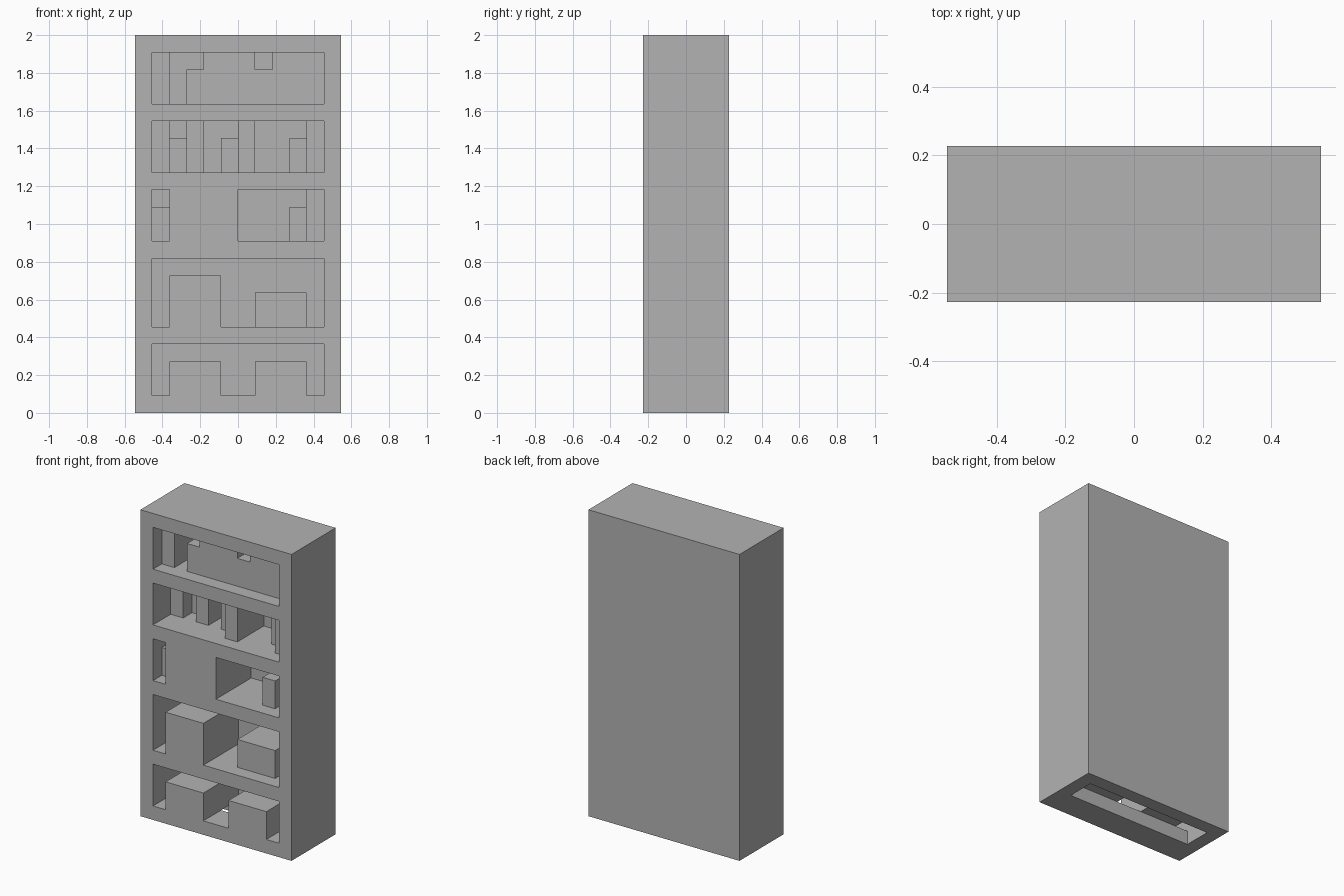
import bpy
import bmesh

U = 2 / 22          # one grid unit: the case is 12 wide, 5 deep, 22 high
DEPTH, BACK = 5, 4  # case depth and inner face of the back panel, from the front

if "Cube" in bpy.data.objects:
    bpy.data.objects.remove(bpy.data.objects["Cube"], do_unlink=True)

grey = bpy.data.materials.new("plain grey")
grey.use_nodes = True
colour = (0.45, 0.45, 0.45, 1)
grey.diffuse_color = colour
grey.node_tree.nodes["Principled BSDF"].inputs["Base Color"].default_value = colour


def prism(name, outline, near, far):
    """Extrude an (x, z) outline from depth near to depth far, in grid units."""
    bm = bmesh.new()
    place = lambda x, z, d: bm.verts.new((x * U, (d - DEPTH / 2) * U, z * U))
    face = bm.faces.new([place(x, z, near) for x, z in outline])
    grown = bmesh.ops.extrude_face_region(bm, geom=[face])["geom"]
    verts = [g for g in grown if isinstance(g, bmesh.types.BMVert)]
    bmesh.ops.translate(bm, verts=verts, vec=(0, (far - near) * U, 0))
    bmesh.ops.recalc_face_normals(bm, faces=bm.faces)
    mesh = bpy.data.meshes.new(name)
    bm.to_mesh(mesh)
    bm.free()
    mesh.materials.append(grey)
    obj = bpy.data.objects.new(name, mesh)
    bpy.context.scene.collection.objects.link(obj)
    return obj


def rect(x0, x1, z0, z1):
    return [(x0, z0), (x1, z0), (x1, z1), (x0, z1)]


def over_boxes(z0, z1, boxes):
    """Compartment outline that steps over flush boxes given as (x0, x1, top)."""
    points = [(-5, z1), (-5, z0)]
    for x0, x1, top in boxes:
        points += [(x0, z0), (x0, top), (x1, top), (x1, z0)]
    return points + [(5, z0), (5, z1)]


# Case with its compartments cut from the front and a slot through the base
case = prism("bookcase", rect(-6, 6, 0, 22), 0, DEPTH)
compartments = [
    over_boxes(1, 4, [(-4, -1, 3), (1, 4, 3)]),
    over_boxes(5, 9, [(-4, -1, 8)]),
    rect(-5, -4, 10, 13),
    rect(0, 5, 10, 13),
    rect(-5, 5, 14, 17),
    rect(-5, 5, 18, 21),
]
cutters = [prism("compartment_cutter", c, -1, BACK) for c in compartments]
cutters.append(prism("base_slot_cutter", rect(-5, 5, -1, 1), 2, BACK))

for cutter in cutters:
    cutter.hide_render = True
    cut = case.modifiers.new("cut", "BOOLEAN")
    cut.operation = "DIFFERENCE"
    cut.solver = "EXACT"
    cut.object = cutter
bpy.context.view_layer.update()
evaluated = case.evaluated_get(bpy.context.evaluated_depsgraph_get())
cut_mesh = bpy.data.meshes.new_from_object(evaluated)
case.modifiers.clear()
case.data = cut_mesh
for cutter in cutters:
    bpy.data.objects.remove(cutter, do_unlink=True)

# Recessed storage box on the second shelf
prism("storage_box", rect(1, 4, 5, 7), 1, BACK)

# Books per shelf floor: (left edge, height, distance of the spine from the front)
shelves = {
    10: [(-5, 2, 1), (3, 2, 1), (4, 3, 2)],
    14: [(-5, 3, 2), (-4, 2, 3), (-3, 3, 2), (-1, 2, 2), (0, 3, 1),
         (3, 2, 2), (4, 3, 1)],
    18: [(-5, 3, 1)],
}
for floor, books in shelves.items():
    for x, height, spine in books:
        prism("book", rect(x, x + 1, floor, floor + height), spine, BACK)

# Tight row of books on the top shelf, with two shorter ones
row = [(-3, 18), (5, 18), (5, 21), (2, 21), (2, 20), (1, 20), (1, 21),
       (-2, 21), (-2, 20), (-3, 20)]
prism("book_row", row, 1, BACK)
